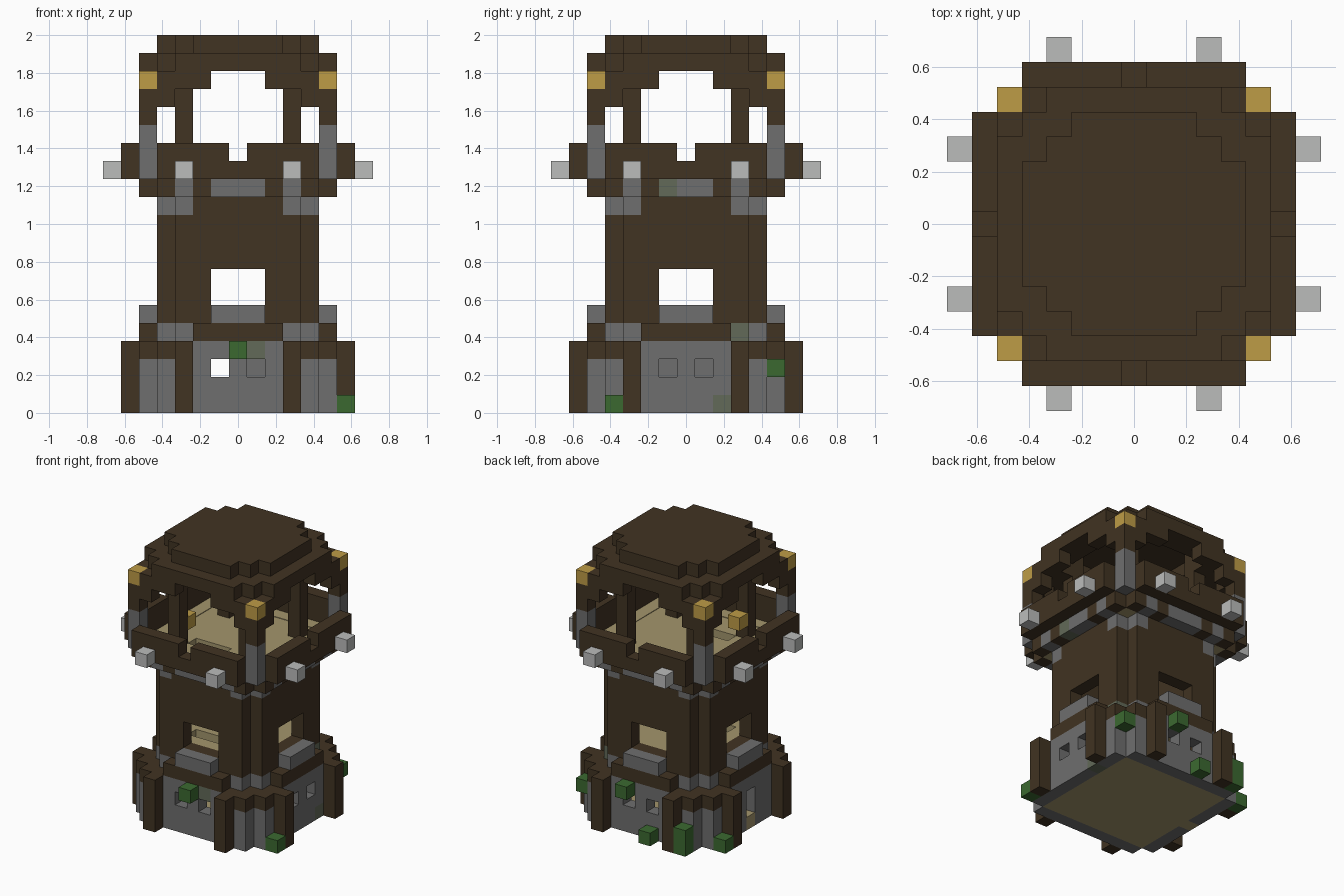
import bpy
import bmesh
from mathutils import Vector

U = 2 / 21  # edge length of one block

cube = bpy.data.objects.get("Cube")
if cube:
    bpy.data.objects.remove(cube, do_unlink=True)


def linear(c):
    c /= 255
    return c / 12.92 if c <= 0.04045 else ((c + 0.055) / 1.055) ** 2.4


def material(name, *rgb):
    col = (*[linear(c) for c in rgb], 1)
    m = bpy.data.materials.new(name)
    m.use_nodes = True
    m.diffuse_color = col
    bsdf = m.node_tree.nodes["Principled BSDF"]
    bsdf.inputs["Base Color"].default_value = col
    bsdf.inputs["Roughness"].default_value = 0.9
    return m


BROWN = material("dark_wood", 65, 51, 34)
GREY = material("stone", 110, 110, 110)
MOSSY = material("mossy_stone", 98, 106, 88)
PALE = material("pale_grey", 187, 188, 187)
GOLD = material("gold", 190, 156, 70)
GREEN = material("leaf_green", 59, 105, 48)
TAN = material("pale_planks", 163, 149, 108)

grid = {}   # cell -> part name
parts = {}  # part name -> material


def span(v):
    return range(v[0], v[1] + 1) if isinstance(v, tuple) else (v,)


def box(part, mat, x, y, z):
    """Fill an inclusive range of blocks."""
    if part:
        parts[part] = mat
    for i in span(x):
        for j in span(y):
            for k in span(z):
                if part:
                    grid[i, j, k] = part
                else:
                    grid.pop((i, j, k), None)


def ring(part, mat, x, y, z):
    """Repeat a range of blocks on all four sides, mirrored."""
    for i in span(x):
        for j in span(y):
            for sx in (-1, 1):
                for sy in (-1, 1):
                    box(part, mat, i * sx, j * sy, z)
                    box(part, mat, j * sy, i * sx, z)


# Floors
box("ground_floor", TAN, (-4, 4), (-4, 4), 0)
box("middle_floor", TAN, (-3, 3), (-3, 3), 5)
box("upper_floor", TAN, (-4, 4), (-4, 4), 12)
for level in (5, 12):
    box(None, None, (-2, 0), -2, level)  # stair hatch

# Stone base with posts, windows and a doorway
ring("base_wall", GREY, (0, 4), 5, (0, 2))
ring("base_wall", GREY, (0, 2), 5, 3)
ring("base_cap", BROWN, (3, 4), 5, 3)
ring("base_cap", BROWN, 4, 4, 3)
ring("base_posts", BROWN, 3, 6, (0, 3))
ring(None, None, 1, 5, 2)
box("base_wall", GREY, -5, (-1, 1), (0, 3))
box(None, None, -5, 0, (1, 2))
box("ground_floor", TAN, -5, 0, 0)
box("inner_step", GREY, 1, 0, (1, 2))

# Ledge and window sills
ring("base_ledge", BROWN, (0, 2), 5, 4)
ring("window_sills", GREY, (0, 1), 5, 5)

# Shaft with notched corners and open windows
ring("shaft", BROWN, (0, 3), 4, (4, 11))
ring("shaft_trim", GREY, 3, 4, 4)
ring("shaft_trim", GREY, 3, 4, 11)
ring(None, None, (0, 1), 4, (6, 7))

# Balcony rim, parapet and side lamps
ring("balcony_rim", BROWN, (2, 4), 5, 12)
ring("balcony_brackets", GREY, (0, 1), 5, 12)
ring("balcony_brackets", GREY, 3, 5, 12)
ring("parapet", BROWN, (0, 4), 6, 13)
ring("parapet", BROWN, (1, 4), 6, 14)
ring("side_lamps", PALE, 3, 7, 13)

# Corner columns with gold caps, and inner posts
ring("column_bases", GREY, 5, 5, (13, 15))
ring("column_tops", BROWN, 5, 5, (16, 17))
ring("column_caps", GOLD, 5, 5, 18)
ring("inner_posts", BROWN, 3, 3, (13, 18))
box("lantern", GOLD, -3, -2, 14)

# Arches and stepped roof
ring("roof_arches", BROWN, 4, 5, 17)
ring("roof_arches", BROWN, (2, 4), 5, 18)
ring("roof_arches", BROWN, (3, 4), 4, 18)
ring("roof_lower", BROWN, (0, 3), 5, 19)
ring("roof_lower", BROWN, (0, 4), 4, 19)
ring("roof_lower", BROWN, 3, 3, 19)
ring("roof_upper", BROWN, (0, 2), (0, 4), 20)
ring("roof_upper", BROWN, 3, 3, 20)

# Leaf clumps and mossy stones
for c in ((0, -6, 3), (6, -4, 0), (5, 5, 2), (1, 6, 3),
          (-1, 6, 0), (-4, 6, (0, 1)), (-6, 4, 0)):
    box("leaf_clumps", GREEN, *c)
for c in ((1, -5, 3), (5, 2, 0), (4, 3, 4), (5, -1, 12)):
    box("mossy_stones", MOSSY, *c)


def add_object(name, bm, mat):
    bmesh.ops.remove_doubles(bm, verts=bm.verts, dist=U / 100)
    me = bpy.data.meshes.new(name)
    bm.to_mesh(me)
    bm.free()
    me.materials.append(mat)
    ob = bpy.data.objects.new(name, me)
    bpy.context.scene.collection.objects.link(ob)
    return ob


def block_face(bm, cell, axis, sign):
    """Add the outward square on one side of a block."""
    n, a, b = Vector(), Vector(), Vector()
    n[axis], a[(axis + 1) % 3], b[(axis + 2) % 3] = sign, 1, sign
    mid = Vector(cell) + Vector((0, 0, 0.5)) + n / 2
    corners = [mid + (a * s + b * t) / 2
               for s, t in ((-1, -1), (1, -1), (1, 1), (-1, 1))]
    bm.faces.new([bm.verts.new(p * U) for p in corners])


# Turn each part into a mesh, keeping only exposed sides
for part, mat in parts.items():
    bm = bmesh.new()
    for cell in [c for c, p in grid.items() if p == part]:
        for axis in range(3):
            for sign in (-1, 1):
                near = list(cell)
                near[axis] += sign
                if tuple(near) not in grid:
                    block_face(bm, cell, axis, sign)
    if bm.faces:
        add_object(part, bm, mat)
    else:
        bm.free()

# Thin planks over the balcony rim
bm = bmesh.new()
for (x, y, z), part in grid.items():
    if part in ("balcony_rim", "balcony_brackets", "mossy_stones") and z == 12:
        made = bmesh.ops.create_cube(bm, size=1)["verts"]
        bmesh.ops.scale(bm, vec=(U, U, 0.004), verts=made)
        bmesh.ops.translate(bm, vec=(x * U, y * U, 13 * U + 0.002), verts=made)
add_object("balcony_planks", bm, TAN)
